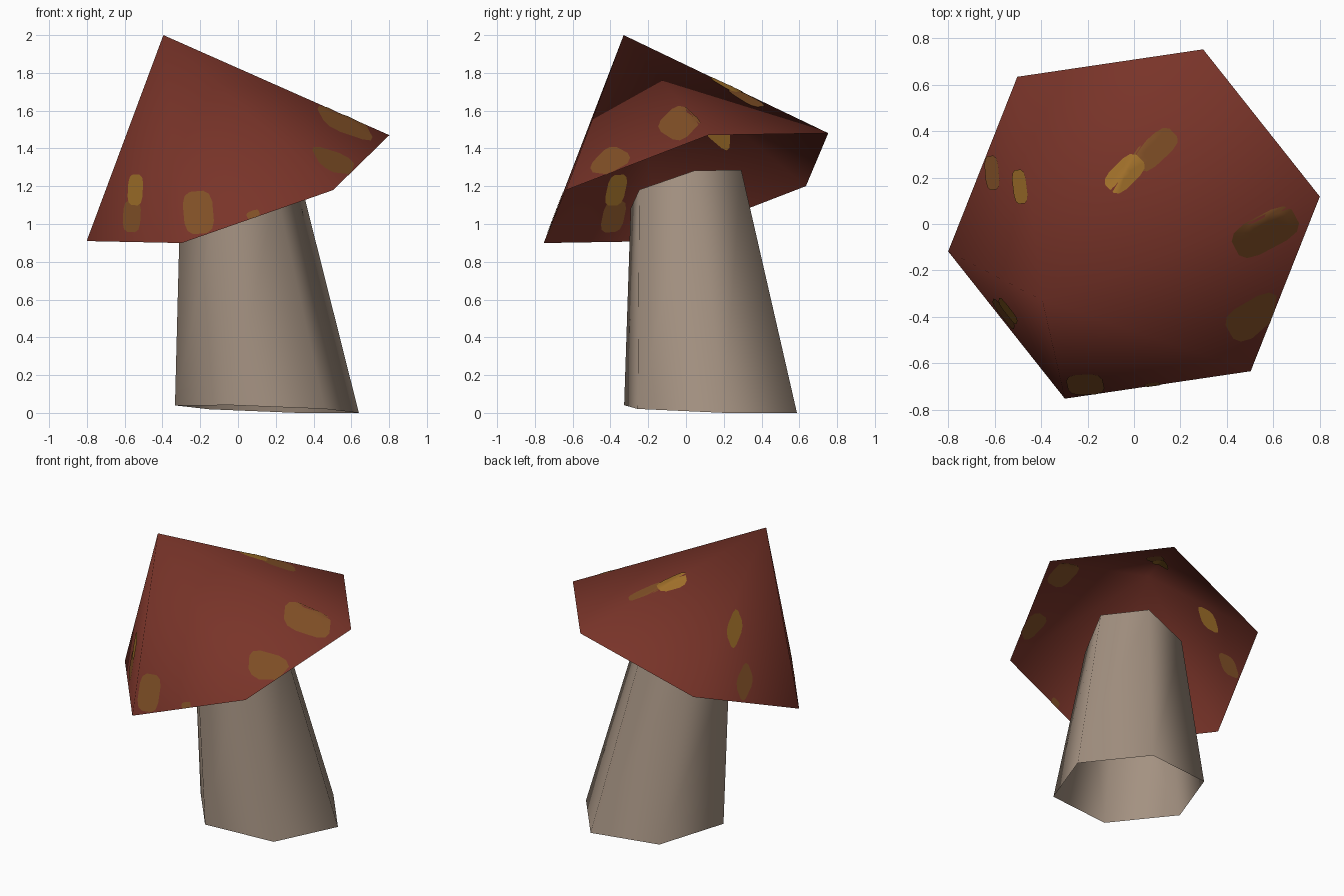
import bpy, bmesh, math
from mathutils import Vector
from mathutils.bvhtree import BVHTree

if "Cube" in bpy.data.objects:
    bpy.data.objects.remove(bpy.data.objects["Cube"])


def material(name, rgb):
    m = bpy.data.materials.new(name)
    m.diffuse_color = (*rgb, 1)
    m.use_nodes = True
    m.node_tree.nodes["Principled BSDF"].inputs["Base Color"].default_value = m.diffuse_color
    return m


red = material("cap_red", (0.19, 0.034, 0.022))
beige = material("stem_beige", (0.37, 0.285, 0.22))
ochre = material("spot_ochre", (0.34, 0.155, 0.022))
brown = material("spot_brown", (0.22, 0.08, 0.02))


def finish(bm, name, mat):
    me = bpy.data.meshes.new(name)
    bm.to_mesh(me)
    me.materials.append(mat)
    for p in me.polygons:
        p.use_smooth = True
    ob = bpy.data.objects.new(name, me)
    bpy.context.collection.objects.link(ob)
    return ob


def hexagon(bm, cx, cy, cz, r, sx, sy):
    """Six-sided ring on a plane that rises by sx and sy."""
    ring = []
    for k in range(6):
        a = math.radians(8.4 + 60 * k)
        x, y = r * math.cos(a), r * math.sin(a)
        ring.append(bm.verts.new((cx + x, cy + y, cz + sx * x + sy * y)))
    return ring


# Stem: open leaning hexagonal tube
bm = bmesh.new()
low = hexagon(bm, 0.153, 0.13, 0.02, 0.492, -0.036, -0.031)
high = hexagon(bm, 0.005, 0.0, 1.185, 0.315, 0.28, 0.235)
for k in range(6):
    n = (k + 1) % 6
    bm.faces.new((low[k], low[n], high[n], high[k]))
finish(bm, "stem", beige)

# Cap: open tilted six-sided cone
bm = bmesh.new()
rim = hexagon(bm, 0.0, 0.0, 1.19, 0.81, 0.311, 0.263)
apex = bm.verts.new((-0.395, -0.33, 2.0))
for k in range(6):
    bm.faces.new((rim[k], rim[(k + 1) % 6], apex))
bm.normal_update()
cone = BVHTree.FromBMesh(bm)
finish(bm, "cap", red)


def cast(view, u, v):
    """Point and outward normal on the cap, seen from the top or the front."""
    if view == "top":
        hit, nor, *_ = cone.ray_cast(Vector((u, v, 5)), Vector((0, 0, -1)))
    else:
        hit, nor, *_ = cone.ray_cast(Vector((u, -5, v)), Vector((0, 1, 0)))
    return hit, nor


def spot(name, view, u, v, length, width, angle, mat, lift):
    """Thin rounded patch that follows the cap, on the outside and the inside."""
    bm = bmesh.new()
    ca, sa = math.cos(math.radians(angle)), math.sin(math.radians(angle))
    segs, rings = 12, 4
    for side in (1, -1):
        hit, nor = cast(view, u, v)
        mid = bm.verts.new(hit + nor * lift * side)
        prev = None
        for r in range(1, rings + 1):
            ring = []
            for s in range(segs):
                t = math.tau * (s + 0.5) / segs
                c, d = math.cos(t), math.sin(t)
                px = length * math.copysign(abs(c) ** 0.6, c)
                py = width * math.copysign(abs(d) ** 0.6, d)
                f = r / rings
                hit = None
                while hit is None:
                    hit, nor = cast(view, u + f * (px * ca - py * sa),
                                    v + f * (px * sa + py * ca))
                    f *= 0.9
                ring.append(bm.verts.new(hit + nor * lift * side))
            for s in range(segs):
                n = (s + 1) % segs
                loop = [ring[s], ring[n]]
                loop += [prev[n], prev[s]] if prev else [mid]
                face = bm.faces.new(loop)
                face.normal_update()
                if face.normal.dot(nor) * side < 0 and abs(face.normal.dot(nor)) > 0.2:
                    face.normal_flip()
            prev = ring
    finish(bm, name, mat)


# Spots: view, centre, half length, half width, angle, colour, lift
spots = [
    ("top", 0.09, 0.32, 0.11, 0.055, 43, brown, 0.003),
    ("top", -0.04, 0.215, 0.095, 0.052, 45, ochre, 0.0045),
    ("top", -0.61, 0.22, 0.075, 0.03, 95, brown, 0.003),
    ("top", -0.49, 0.16, 0.075, 0.03, 97, ochre, 0.003),
    ("top", 0.565, -0.035, 0.15, 0.075, 28, brown, 0.003),
    ("top", 0.52, -0.40, 0.13, 0.075, 30, brown, 0.003),
    ("front", -0.56, 1.04, 0.085, 0.047, 87, brown, 0.003),
    ("front", -0.54, 1.18, 0.083, 0.04, 87, ochre, 0.0045),
    ("front", -0.21, 1.06, 0.115, 0.08, 95, brown, 0.003),
    ("front", 0.08, 1.05, 0.035, 0.02, 20, brown, 0.003),
]
for i, args in enumerate(spots):
    spot(f"cap_spot_{i + 1}", *args)
